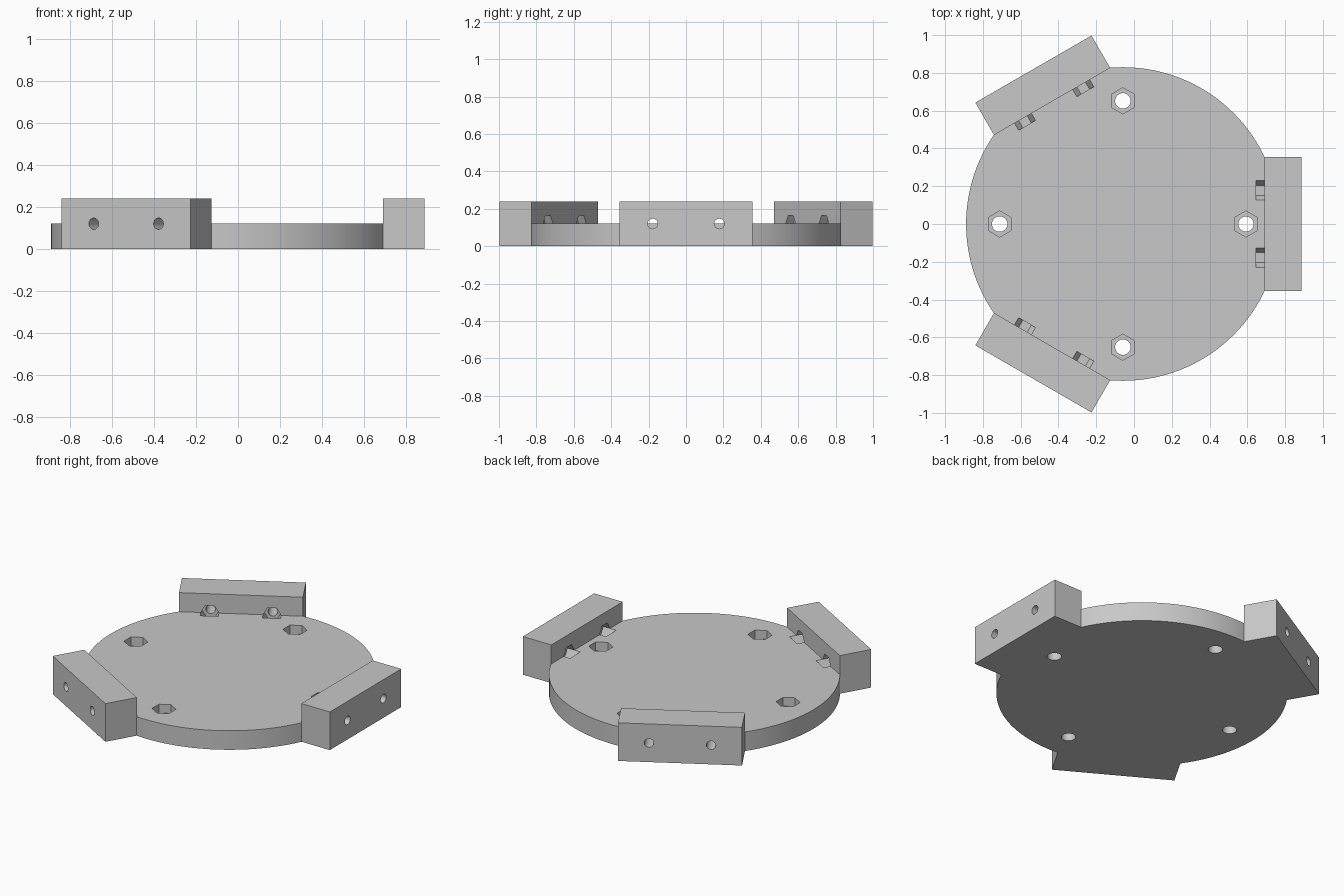
import bpy, bmesh
from math import pi, radians
from mathutils import Matrix, Vector

cube = bpy.data.objects.get("Cube")
if cube:
    bpy.data.objects.remove(cube, do_unlink=True)

CENTRE = Matrix.Translation((-0.059, 0, 0))
DISK_R, DISK_H = 0.83, 0.12
BLOCK_IN, BLOCK_OUT, BLOCK_HALF, BLOCK_H = 0.749, 0.947, 0.355, 0.24
BOLT_Y = 0.178

grey = bpy.data.materials.new("plain grey")
grey.use_nodes = True
grey.diffuse_color = (0.58, 0.58, 0.58, 1)
grey.node_tree.nodes["Principled BSDF"].inputs["Base Color"].default_value = grey.diffuse_color


def prism(bm, sides, radius, z0, z1, matrix):
    """Regular prism along local z, from z0 to z1."""
    bmesh.ops.create_cone(bm, cap_ends=True, segments=sides, radius1=radius, radius2=radius,
                          depth=z1 - z0, matrix=matrix @ Matrix.Translation((0, 0, (z0 + z1) / 2)))


def make(name, bm):
    mesh = bpy.data.meshes.new(name)
    bmesh.ops.recalc_face_normals(bm, faces=bm.faces)
    bm.to_mesh(mesh)
    bm.free()
    mesh.materials.append(grey)
    obj = bpy.data.objects.new(name, mesh)
    bpy.context.collection.objects.link(obj)
    return obj


# Round base plate
bm = bmesh.new()
prism(bm, 160, DISK_R, 0, DISK_H, CENTRE)
plate = make("mounting_plate", bm)

# Three side blocks, with bolt holes and nut pockets along each radius
blocks, holes, pockets = bmesh.new(), bmesh.new(), bmesh.new()
for angle in (0, 120, 240):
    turn = CENTRE @ Matrix.Rotation(radians(angle), 4, 'Z')
    size = Vector((BLOCK_OUT - BLOCK_IN, 2 * BLOCK_HALF, BLOCK_H))
    mid = Vector(((BLOCK_OUT + BLOCK_IN) / 2, 0, BLOCK_H / 2))
    bmesh.ops.create_cube(blocks, size=1, matrix=turn @ Matrix.Translation(mid) @ Matrix.Diagonal(size.to_4d()))
    for side in (-1, 1):
        axis = turn @ Matrix.Translation((0, side * BOLT_Y, DISK_H)) @ Matrix.Rotation(pi / 2, 4, 'Y')
        prism(holes, 32, 0.027, BLOCK_IN - 0.02, BLOCK_OUT + 0.05, axis)
        # corner of the hexagon points straight up
        prism(pockets, 6, 0.052, BLOCK_IN - 0.043, BLOCK_IN + 0.047, axis)

# Four vertical screw holes with hexagonal recesses on top
for i in range(4):
    spot = CENTRE @ Matrix.Rotation(i * pi / 2, 4, 'Z') @ Matrix.Translation((0.652, 0, 0))
    spot = Matrix.Translation(spot.translation)
    prism(holes, 32, 0.041, -0.05, DISK_H + 0.05, spot)
    prism(pockets, 6, 0.069, DISK_H - 0.055, DISK_H + 0.05, spot @ Matrix.Rotation(pi / 2, 4, 'Z')
          @ Matrix.Rotation(pi / 2, 4, 'Z'))

tools = [(make("side_blocks", blocks), 'UNION'),
         (make("nut_pockets", pockets), 'DIFFERENCE'),
         (make("bolt_holes", holes), 'DIFFERENCE')]
for tool, operation in tools:
    tool.hide_render = True
    mod = plate.modifiers.new(tool.name, 'BOOLEAN')
    mod.object, mod.operation, mod.solver = tool, operation, 'EXACT'

# Bake the cuts and drop the helpers
bpy.context.view_layer.update()
result = bpy.data.meshes.new_from_object(plate.evaluated_get(bpy.context.evaluated_depsgraph_get()))
plate.modifiers.clear()
plate.data = result
for tool, _ in tools:
    bpy.data.objects.remove(tool, do_unlink=True)

bpy.ops.object.select_all(action='DESELECT')
plate.select_set(True)
bpy.context.view_layer.objects.active = plate
bpy.ops.object.shade_smooth_by_angle(angle=radians(25))
